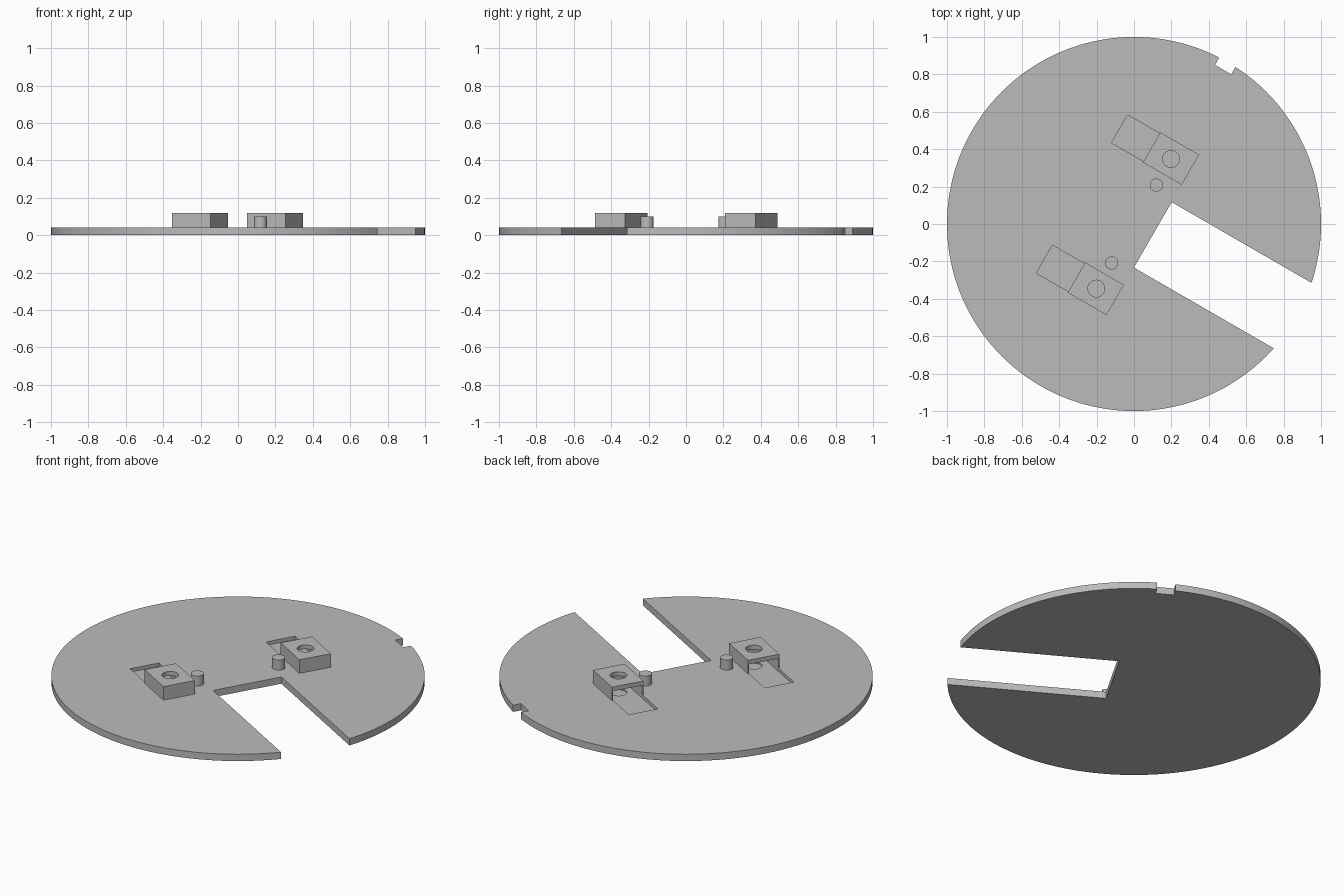
import bpy
import bmesh
from math import radians
from mathutils import Matrix, Vector

if "Cube" in bpy.data.objects:
    bpy.data.objects.remove(bpy.data.objects["Cube"], do_unlink=True)

grey = bpy.data.materials.new("plain_grey")
grey.use_nodes = True
COLOUR = (0.5, 0.5, 0.5, 1)
grey.diffuse_color = COLOUR
grey.node_tree.nodes["Principled BSDF"].inputs["Base Color"].default_value = COLOUR

# All fittings are laid out in a frame turned about the vertical axis
TURN = Matrix.Rotation(radians(-30), 4, "Z")


def finish(name, bm):
    bm.transform(TURN)
    mesh = bpy.data.meshes.new(name)
    bm.to_mesh(mesh)
    bm.free()
    mesh.materials.append(grey)
    obj = bpy.data.objects.new(name, mesh)
    bpy.context.collection.objects.link(obj)
    return obj


def box(name, u, v, z):
    bm = bmesh.new()
    size = [b - a for a, b in (u, v, z)]
    centre = Vector([(a + b) / 2 for a, b in (u, v, z)])
    bmesh.ops.create_cube(bm, size=1, matrix=Matrix.Translation(centre) @ Matrix.Diagonal((*size, 1)))
    return finish(name, bm)


def cylinder(name, u, v, radius, z, sides=48):
    bm = bmesh.new()
    bmesh.ops.create_cone(bm, cap_ends=True, segments=sides, radius1=radius, radius2=radius,
                          depth=z[1] - z[0],
                          matrix=Matrix.Translation((u, v, (z[0] + z[1]) / 2)))
    return finish(name, bm)


def cut(obj, cutters):
    # Subtract every cutter and keep the resulting mesh
    for cutter in cutters:
        mod = obj.modifiers.new("cut", "BOOLEAN")
        mod.operation = "DIFFERENCE"
        mod.solver = "EXACT"
        mod.object = cutter
    graph = bpy.context.evaluated_depsgraph_get()
    mesh = bpy.data.meshes.new_from_object(obj.evaluated_get(graph))
    obj.modifiers.clear()
    obj.data = mesh


PLATE_TOP = 0.04

# Round plate with its wide slot and small rim notch
plate = cylinder("round_plate", 0, 0, 1, (0, PLATE_TOP), 144)
plate_cutters = [
    box("slot_cutter", (0.116, 1.2), (-0.202, 0.202), (-0.1, 0.2)),
    box("notch_cutter", (-0.05, 0.05), (0.953, 1.1), (-0.1, 0.2)),
]
helpers = list(plate_cutters)
parts = [plate]

# Mirrored pair of hollow housings, each with a channel, round hole and pin
for side, label in ((1, "back"), (-1, "front")):
    def span(a, b):
        return tuple(sorted((side * a, side * b)))

    housing = box(label + "_housing", (-0.123, 0.116), span(0.309, 0.495), (PLATE_TOP, 0.12))
    channel = box(label + "_channel_cutter", (-0.321, 0.108), span(0.316, 0.488), (0.02, 0.095))
    hole = cylinder(label + "_hole_cutter", -0.002, side * 0.4, 0.045, (0.012, 0.2))
    pin = cylinder(label + "_pin", 0, side * 0.24, 0.035, (PLATE_TOP, 0.1))
    cut(housing, [channel, hole])
    plate_cutters += [channel, hole]
    helpers += [channel, hole]
    parts += [housing, pin]

cut(plate, plate_cutters)
for helper in helpers:
    bpy.data.objects.remove(helper, do_unlink=True)

# Round walls shade smoothly, corners stay crisp
bpy.ops.object.select_all(action="DESELECT")
for part in parts:
    part.select_set(True)
bpy.context.view_layer.objects.active = plate
bpy.ops.object.shade_smooth_by_angle(angle=radians(30))
